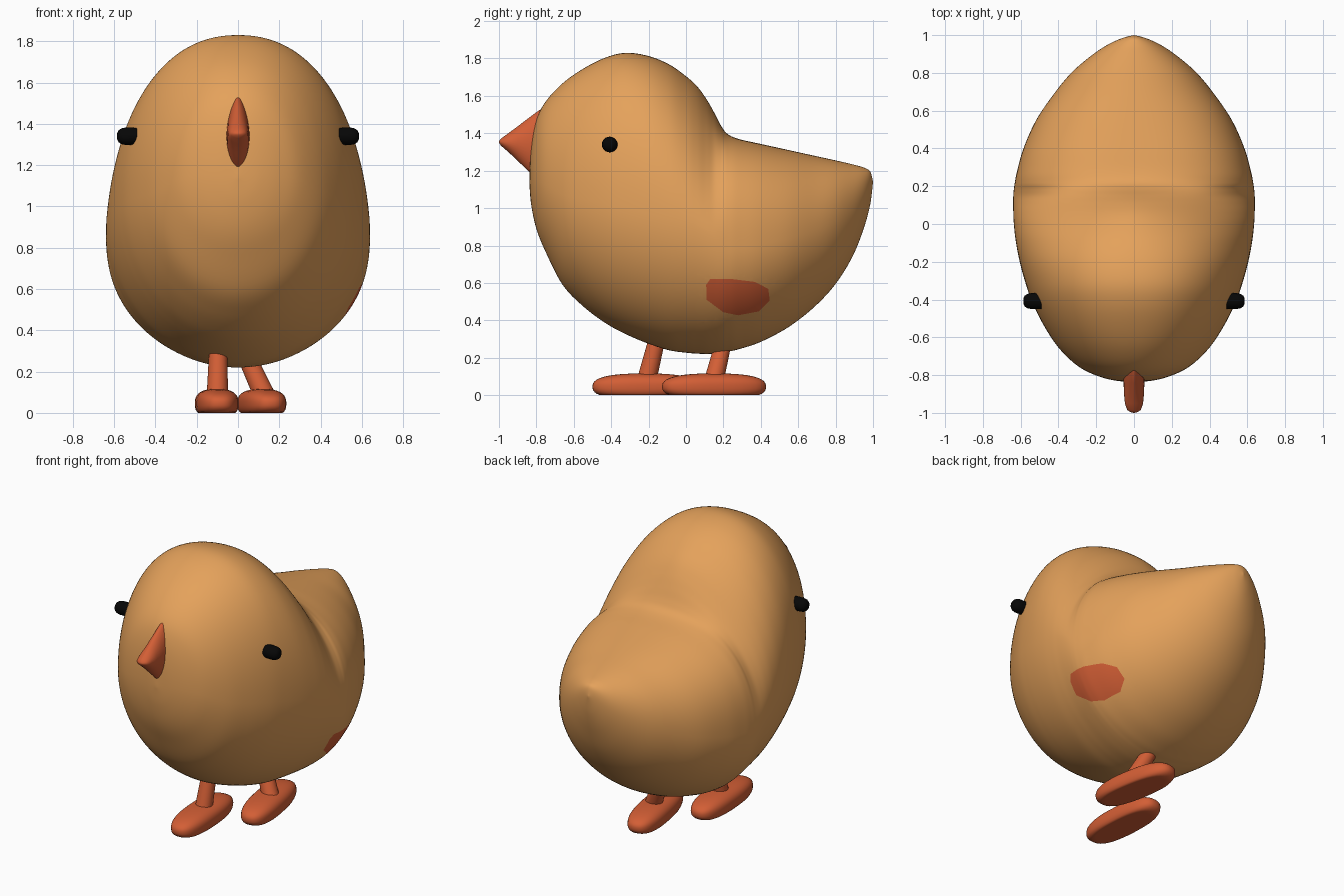
import bpy, bmesh, math
from mathutils import Vector, Matrix

if "Cube" in bpy.data.objects:
    bpy.data.objects.remove(bpy.data.objects["Cube"])

TAU = 2 * math.pi


def material(name, rgb):
    m = bpy.data.materials.new(name)
    m.diffuse_color = (*rgb, 1)
    m.use_nodes = True
    m.node_tree.nodes["Principled BSDF"].inputs["Base Color"].default_value = m.diffuse_color
    return m


GOLD = material("golden down", (0.78, 0.36, 0.105))
ORANGE = material("orange red", (0.65, 0.113, 0.036))
BLACK = material("black", (0.002, 0.002, 0.002))


def finish(name, bm, *mats, angle=50):
    bmesh.ops.remove_doubles(bm, verts=bm.verts, dist=0.0002)
    bmesh.ops.recalc_face_normals(bm, faces=bm.faces)
    me = bpy.data.meshes.new(name)
    bm.to_mesh(me)
    bm.free()
    ob = bpy.data.objects.new(name, me)
    bpy.context.collection.objects.link(ob)
    for m in mats:
        me.materials.append(m)
    bpy.ops.object.select_all(action='DESELECT')
    ob.select_set(True)
    bpy.context.view_layer.objects.active = ob
    bpy.ops.object.shade_smooth_by_angle(angle=math.radians(angle))
    return ob


def loft(bm, rings):
    """Skin closed rings of points, capping both ends."""
    vs = [[bm.verts.new(p) for p in r] for r in rings]
    n = len(vs[0])
    for a, b in zip(vs, vs[1:]):
        for i in range(n):
            j = (i + 1) % n
            bm.faces.new((a[i], a[j], b[j], b[i]))
    bm.faces.new(vs[0])
    bm.faces.new(vs[-1])


def spline(rows, steps):
    """Catmull-Rom interpolation of table rows."""
    out = []
    for k in range(len(rows) - 1):
        p = [rows[max(0, min(len(rows) - 1, k + d))] for d in (-1, 0, 1, 2)]
        for s in range(steps):
            t = s / steps
            out.append([b + 0.5 * t * (c - a + t * (2*a - 5*b + 4*c - d + t * (3*(b - c) + d - a)))
                        for a, b, c, d in zip(*p)])
    return out + [list(rows[-1])]


# body: upright egg sections from breast to tail; y, top z, bottom z, half width, roundness of the top
PROFILE = [
    (-0.838, 1.14, 1.14, 0, 2), (-0.828, 1.33, 1.02, 0.105, 2), (-0.80, 1.47, 0.89, 0.205, 2.05),
    (-0.75, 1.57, 0.765, 0.30, 2.1), (-0.66, 1.667, 0.59, 0.395, 2.15), (-0.55, 1.745, 0.475, 0.47, 2.2),
    (-0.43, 1.805, 0.385, 0.532, 2.2), (-0.32, 1.83, 0.325, 0.572, 2.2), (-0.20, 1.813, 0.275, 0.605, 2.15),
    (-0.09, 1.768, 0.24, 0.626, 2.02), (0.0, 1.705, 0.227, 0.636, 1.87), (0.06, 1.65, 0.222, 0.639, 1.76),
    (0.11, 1.582, 0.22, 0.640, 1.72), (0.15, 1.512, 0.222, 0.639, 1.8), (0.185, 1.445, 0.226, 0.636, 2.05),
    (0.22, 1.398, 0.232, 0.631, 2.35), (0.28, 1.37, 0.245, 0.619, 2.5), (0.40, 1.343, 0.285, 0.585, 2.45),
    (0.55, 1.31, 0.365, 0.518, 2.3), (0.69, 1.279, 0.475, 0.423, 2.15), (0.80, 1.255, 0.595, 0.332, 2.1),
    (0.89, 1.234, 0.74, 0.228, 2.05), (0.95, 1.217, 0.89, 0.138, 2), (0.985, 1.195, 1.02, 0.06, 2),
    (1.0, 1.14, 1.14, 0, 2)]


def body_ring(y, top, bot, w, e, n=144):
    mid = bot + (top - bot) * (0.45 + 0.06 * max(0, y + 0.3))
    ring = []
    for i in range(n):
        c, s = math.cos(TAU * i / n), math.sin(TAU * i / n)
        if s > 0:
            c, s = math.copysign(abs(c) ** (2 / e), c), s ** (2 / e)
        ring.append((max(w, 0) * c, y, mid + s * ((top - mid) if s > 0 else (mid - bot))))
    return ring


bm = bmesh.new()
loft(bm, [body_ring(*r) for r in spline(PROFILE, 6)])
# rounded patch cut into the right flank; corners in y, z
PATCH = [(0.13, 0.622), (0.25, 0.62), (0.37, 0.605), (0.44, 0.568), (0.448, 0.505), (0.39, 0.448),
         (0.28, 0.427), (0.20, 0.443), (0.11, 0.51), (0.108, 0.59)]
edges = []
for p, q in zip(PATCH, PATCH[1:] + PATCH[:1]):
    normal = Vector((0, p[1] - q[1], q[0] - p[0])).normalized()
    edges.append((Vector((0, *p)), normal))
for co, no in edges:
    near = [f for f in bm.faces if f.calc_center_median().x > 0.25
            and abs(f.calc_center_median().y - 0.28) < 0.22 and abs(f.calc_center_median().z - 0.52) < 0.15]
    geom = near + list({e for f in near for e in f.edges}) + list({v for f in near for v in f.verts})
    bmesh.ops.bisect_plane(bm, geom=geom, plane_co=co, plane_no=no, dist=1e-5)
for f in bm.faces:
    c = f.calc_center_median()
    if c.x > 0.25 and all((c - co).dot(no) < 0 for co, no in edges):
        f.material_index = 1
finish("body", bm, GOLD, ORANGE, angle=70)

# beak: thin wedge of lens sections; y, top z, bottom z, half width
bm = bmesh.new()
rings = []
for y, top, bot, w in [(-0.74, 1.54, 1.13, 0.056), (-0.78, 1.527, 1.15, 0.056),
                       (-0.84, 1.483, 1.195, 0.055), (-0.90, 1.437, 1.253, 0.053),
                       (-0.95, 1.40, 1.30, 0.048), (-0.985, 1.375, 1.33, 0.036),
                       (-0.997, 1.362, 1.343, 0.016), (-1.0, 1.354, 1.351, 0.003)]:
    m, h = (top + bot) / 2, (top - bot) / 2
    ring = []
    for i in range(40):
        c, s = math.cos(TAU * i / 40), math.sin(TAU * i / 40)
        ring.append((w * math.copysign(abs(c) ** 1.25, c), y, m + h * s))
    rings.append(ring)
loft(bm, rings)
finish("beak", bm, ORANGE)

# eyes: short rounded pegs
for side, name in ((-1, "left_eye"), (1, "right_eye")):
    bm = bmesh.new()
    rings = []
    for x, r in [(0.49, 0.041), (0.545, 0.042), (0.565, 0.038), (0.578, 0.029), (0.585, 0.015)]:
        rings.append([(side * x, -0.408 + r * math.cos(TAU * i / 24), 1.34 + r * math.sin(TAU * i / 24))
                      for i in range(24)])
    loft(bm, rings)
    finish(name, bm, BLACK)

# feet and legs, mid stride, toes turned a little to the right
for name, foot, yaw, a, b in (
        ("left", (-0.103, -0.22), 3.5, (-0.10, -0.21, 0.08), (-0.095, -0.14, 0.36)),
        ("right", (0.115, 0.15), 10, (0.13, 0.15, 0.08), (0.02, 0.21, 0.32))):
    bm = bmesh.new()
    bmesh.ops.create_uvsphere(bm, u_segments=40, v_segments=24, radius=1)
    turn = Matrix.Rotation(math.radians(yaw), 3, 'Z')
    for v in bm.verts:
        p = v.co / sum(abs(k) ** 2.6 for k in v.co) ** (1 / 2.6)
        p = turn @ Vector((0.103 * p.x, 0.28 * p.y, 0.071 * p.z))
        v.co = (foot[0] + p.x, foot[1] + p.y, max(0.0, 0.045 + p.z))
    finish(name + "_foot", bm, ORANGE)

    bm = bmesh.new()
    a, b = Vector(a), Vector(b)
    d = b - a
    rot = d.to_track_quat('Z', 'Y').to_matrix().to_4x4()
    bmesh.ops.create_cone(bm, cap_ends=True, segments=28, radius1=0.052, radius2=0.042, depth=d.length,
                          matrix=Matrix.Translation((a + b) / 2) @ rot)
    finish(name + "_leg", bm, ORANGE)
